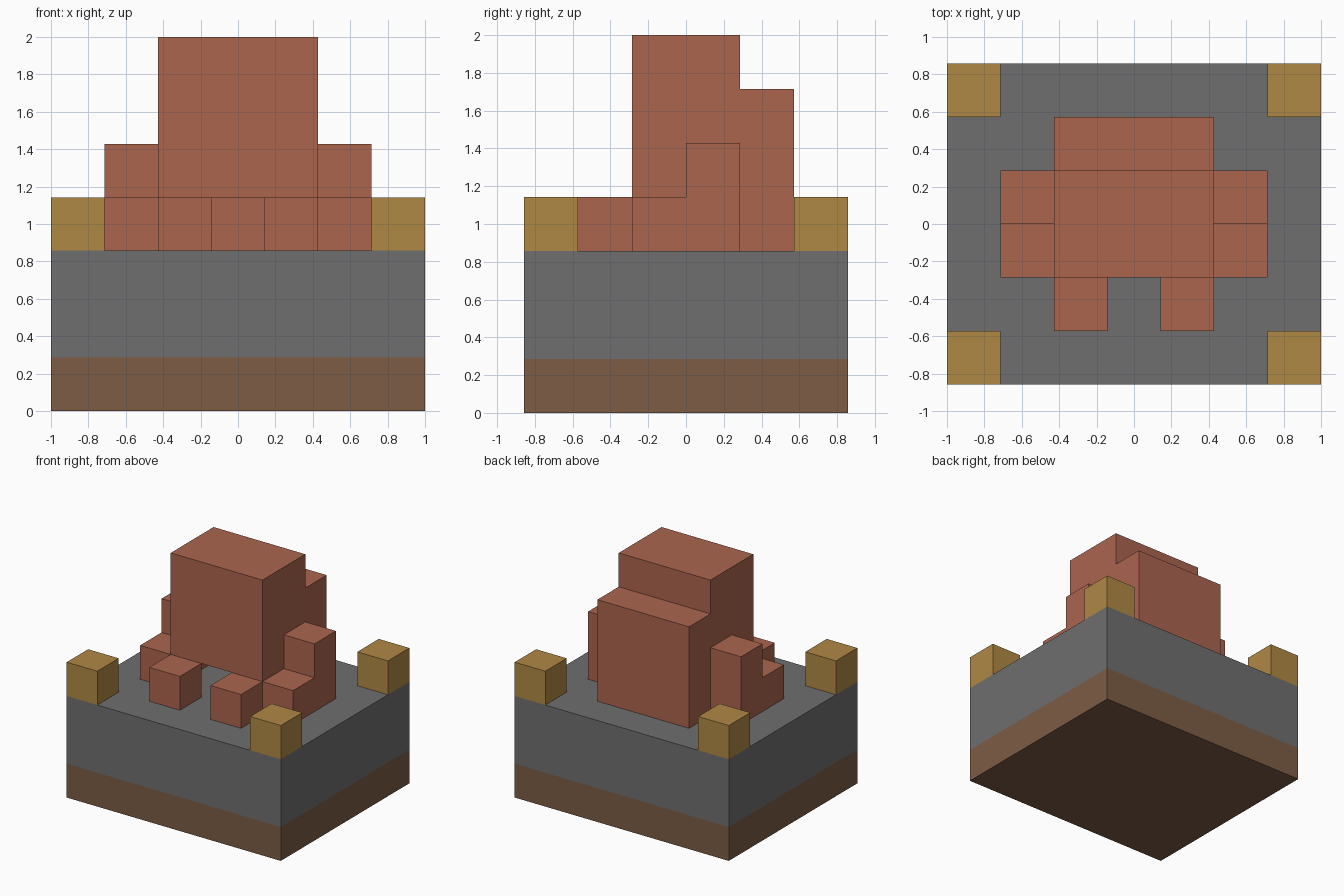
import bpy
import bmesh
from mathutils import Vector

cube = bpy.data.objects.get("Cube")
if cube:
    bpy.data.objects.remove(cube, do_unlink=True)

U = 1 / 7  # half of one block


def material(name, rgb):
    linear = [((c / 255 + 0.055) / 1.055) ** 2.4 for c in rgb] + [1]
    m = bpy.data.materials.new(name)
    m.use_nodes = True
    m.diffuse_color = linear
    m.node_tree.nodes["Principled BSDF"].inputs["Base Color"].default_value = linear
    return m


RED = material("clay red", (171, 101, 79))
GOLD = material("gold", (176, 137, 69))
GREY = material("stone grey", (111, 111, 111))
BROWN = material("earth brown", (125, 92, 69))


def box(name, low, high, *mats, split=None):
    """Box between two corners in half blocks; faces above split use the second material."""
    low, high = Vector(low) * U, Vector(high) * U
    bm = bmesh.new()
    bmesh.ops.create_cube(bm, size=1)
    for v in bm.verts:
        v.co = (low + high) / 2 + v.co * (high - low)
    if split is not None:
        bmesh.ops.bisect_plane(bm, geom=bm.verts[:] + bm.edges[:] + bm.faces[:],
                               plane_co=(0, 0, split * U), plane_no=(0, 0, 1))
        for f in bm.faces:
            f.material_index = int(f.calc_center_median().z > split * U)
    mesh = bpy.data.meshes.new(name)
    bm.to_mesh(mesh)
    bm.free()
    for m in mats:
        mesh.materials.append(m)
    obj = bpy.data.objects.new(name, mesh)
    bpy.context.collection.objects.link(obj)


def pair(name, low, high, mat):
    """The same box on the left and mirrored on the right."""
    box("left_" + name, low, high, mat)
    box("right_" + name, (-high[0], low[1], low[2]), (-low[0], high[1], high[2]), mat)


# Two-tone plinth
box("plinth", (-7, -6, 0), (7, 6, 6), BROWN, GREY, split=2)

# Corner posts
pair("front_post", (5, -6, 6), (7, -4, 8), GOLD)
pair("back_post", (5, 4, 6), (7, 6, 8), GOLD)

# Figure: raised body, back block, stepped arms and feet
box("body", (-3, -2, 8), (3, 2, 14), RED)
box("back_block", (-3, 2, 6), (3, 4, 12), RED)
pair("upper_arm", (3, 0, 6), (5, 2, 10), RED)
pair("forearm", (3, -2, 6), (5, 0, 8), RED)
pair("foot", (1, -4, 6), (3, -2, 8), RED)
